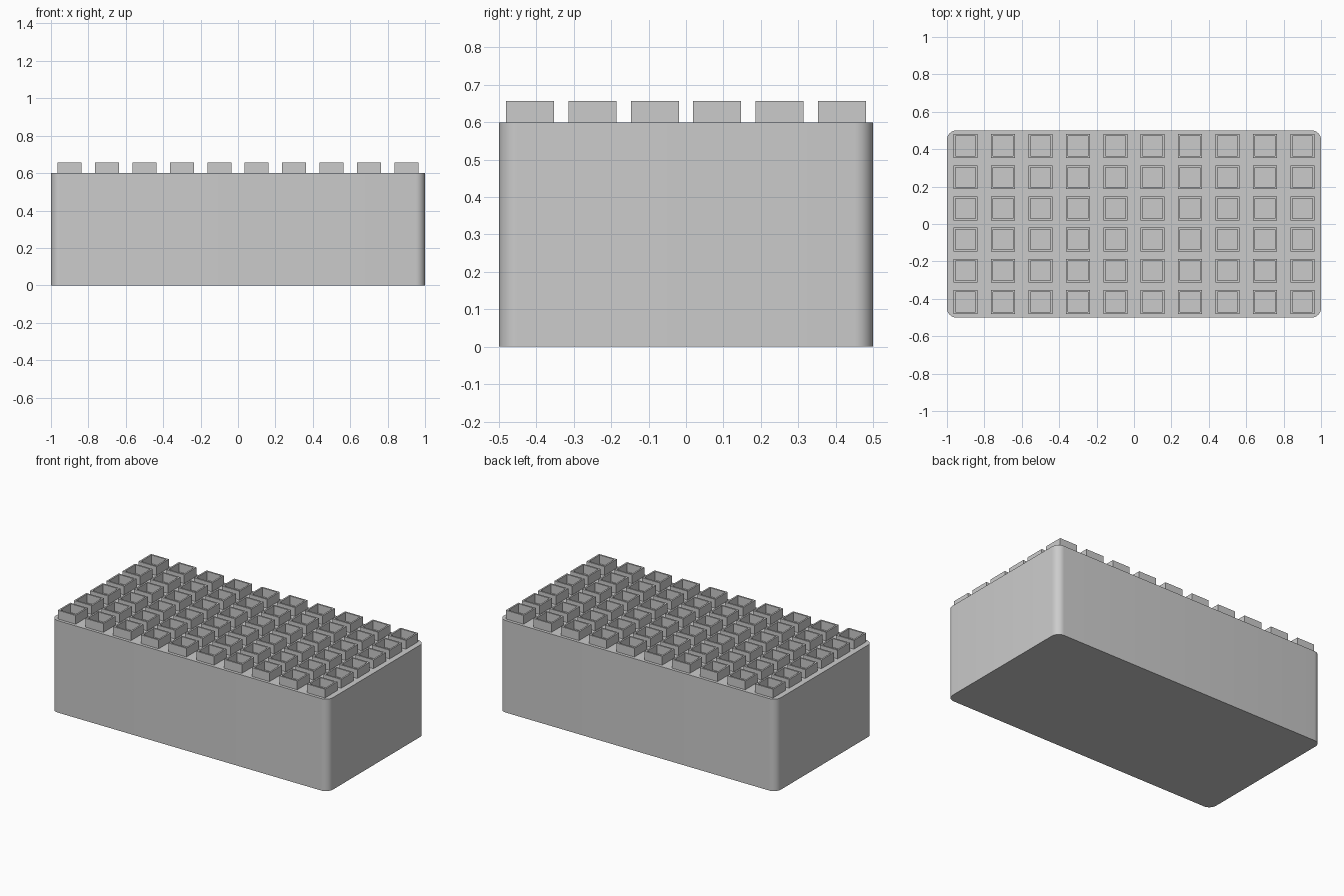
import bpy
import bmesh
from mathutils import Matrix, Vector

LENGTH, WIDTH, HEIGHT = 2.0, 1.0, 0.6
CORNER = 0.05
COLS, ROWS = 10, 6
CUP, WALL, CUP_TOP, SINK = 0.128, 0.015, 0.657, 0.01

if "Cube" in bpy.data.objects:
    bpy.data.objects.remove(bpy.data.objects["Cube"], do_unlink=True)


def box(bm, size, centre):
    """Add an axis-aligned box to a bmesh."""
    matrix = Matrix.Translation(centre) @ Matrix.Diagonal((*size, 1))
    bmesh.ops.create_cube(bm, size=1, matrix=matrix)


def finish(bm, name):
    """Turn a bmesh into a named scene object."""
    bmesh.ops.recalc_face_normals(bm, faces=bm.faces)
    mesh = bpy.data.meshes.new(name)
    bm.to_mesh(mesh)
    bm.free()
    obj = bpy.data.objects.new(name, mesh)
    bpy.context.collection.objects.link(obj)
    return obj


# Solid base with rounded vertical corners
bm = bmesh.new()
box(bm, (LENGTH, WIDTH, HEIGHT), (0, 0, HEIGHT / 2))
uprights = [e for e in bm.edges
            if abs(e.verts[0].co.z - e.verts[1].co.z) > HEIGHT / 2]
bmesh.ops.bevel(bm, geom=uprights, offset=CORNER, segments=8,
                profile=0.5, affect='EDGES')
base = finish(bm, "base_block")
bpy.context.view_layer.objects.active = base
base.select_set(True)
bpy.ops.object.shade_smooth_by_angle()

# One open square cup, its foot sunk slightly into the base
pitch = Vector((LENGTH / COLS, WIDTH / ROWS))
depth = CUP_TOP - HEIGHT + SINK
bm = bmesh.new()
box(bm, (CUP, CUP, depth),
    ((pitch.x - LENGTH) / 2, (pitch.y - WIDTH) / 2, CUP_TOP - depth / 2))
top = max(bm.faces, key=lambda f: f.calc_center_median().z)
bmesh.ops.inset_region(bm, faces=[top], thickness=WALL)
well = bmesh.ops.extrude_discrete_faces(bm, faces=[top])["faces"][0]
bmesh.ops.translate(bm, verts=well.verts, vec=(0, 0, HEIGHT - SINK / 2 - CUP_TOP))
cups = finish(bm, "square_cups")

# Repeat the cup over the whole top
for name, count, step in (("columns", COLS, (pitch.x, 0, 0)),
                          ("rows", ROWS, (0, pitch.y, 0))):
    array = cups.modifiers.new(name, 'ARRAY')
    array.count = count
    array.use_relative_offset = False
    array.use_constant_offset = True
    array.constant_offset_displace = step
